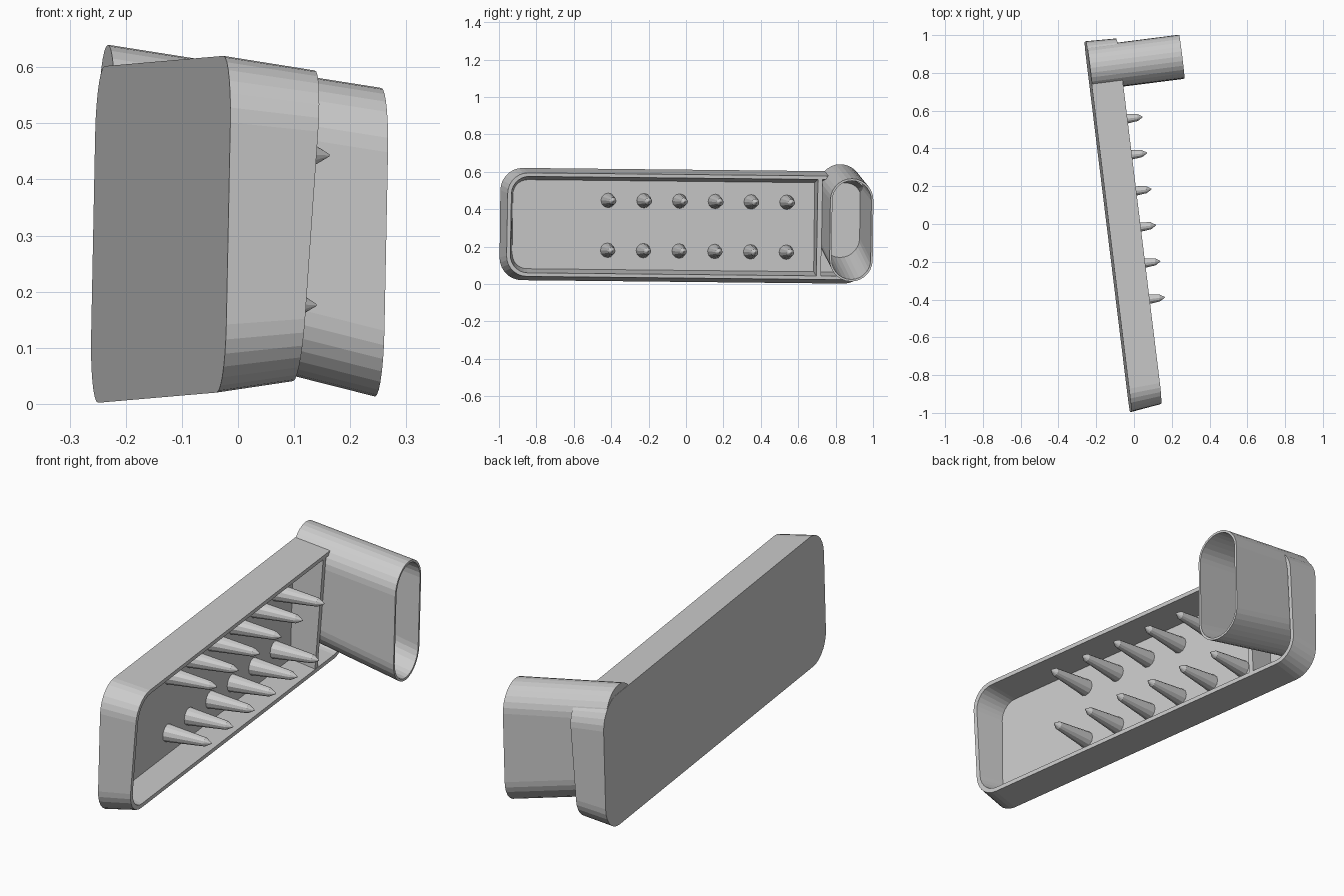
import bpy, bmesh, math
from mathutils import Vector

if "Cube" in bpy.data.objects:
    bpy.data.objects.remove(bpy.data.objects["Cube"])

grey = bpy.data.materials.new("light_grey")
grey.diffuse_color = (0.6, 0.6, 0.6, 1)
grey.use_nodes = True
grey.node_tree.nodes["Principled BSDF"].inputs["Base Color"].default_value = grey.diffuse_color

# tilted frame of the tray: u along its length, w across it, d out of the back plate
O = Vector((-0.138, -0.012, 0.311))
L = Vector((-0.122, 0.9925, -0.0105))
W = Vector((0.02, 0.012, 1.0))
D = Vector((0.9925, 0.122, -0.018))


def place(u, w, d):
    return O + L * u + W * w + D * d


def outline(u0, u1, w0, w1, r, seg):
    """Rounded rectangle as (u, w) points."""
    pts = []
    for k, (cu, cw) in enumerate([(u1 - r, w1 - r), (u0 + r, w1 - r),
                                  (u0 + r, w0 + r), (u1 - r, w0 + r)]):
        for i in range(seg + 1):
            a = math.pi / 2 * (k + i / seg)
            pts.append((cu + r * math.cos(a), cw + r * math.sin(a)))
    return pts


def loft(name, loops):
    """Skin a closed solid through loops, capping the first and last."""
    bm = bmesh.new()
    rings = [[bm.verts.new(p) for p in loop] for loop in loops]
    n = len(rings[0])
    for a, b in zip(rings, rings[1:]):
        for i in range(n):
            j = (i + 1) % n
            bm.faces.new((a[i], a[j], b[j], b[i]))
    bm.faces.new(rings[0])
    bm.faces.new(rings[-1])
    bmesh.ops.remove_doubles(bm, verts=bm.verts, dist=1e-5)
    bmesh.ops.recalc_face_normals(bm, faces=bm.faces)
    me = bpy.data.meshes.new(name)
    bm.to_mesh(me)
    bm.free()
    me.materials.append(grey)
    ob = bpy.data.objects.new(name, me)
    bpy.context.collection.objects.link(ob)
    return ob


def rim_depth(w):
    return 0.152 + 0.05 * w


# shallow tray with drafted walls
back = [place(u, w, 0) for u, w in outline(-0.99, 0.985, -0.3, 0.3, 0.12, 7)]
rim = [place(u, w, rim_depth(w)) for u, w in outline(-0.97, 0.98, -0.277, 0.277, 0.11, 7)]
rim_in = [place(u, w, rim_depth(w)) for u, w in outline(-0.95, 0.962, -0.258, 0.258, 0.095, 7)]
floor = [place(u, w, 0.02) for u, w in outline(-0.925, 0.95, -0.238, 0.238, 0.08, 7)]
loft("tray", [back, rim, rim_in, floor])

# divider wall between the pegs and the cup
loft("divider", [
    [place(u, w, 0.01) for u, w in [(0.70, -0.25), (0.725, -0.25), (0.725, 0.25), (0.70, 0.25)]],
    [place(u, w, rim_depth(w) - 0.002)
     for u, w in [(0.70, -0.265), (0.725, -0.265), (0.725, 0.265), (0.70, 0.265)]]])

# sloping oblong cup, closed at the back plate and open at the outer end
cup_back = Vector((-0.237, 0.823, 0.388))
cup_front = Vector((0.25, 0.885, 0.288))


def cup_loop(t, inset):
    c = cup_back.lerp(cup_front, t)
    hu = 0.116 - inset
    hw = 0.252 + 0.023 * t - inset
    return [c + L * u + W * w for u, w in outline(-hu, hu, -hw, hw, hu, 7)]


loft("cup", [cup_loop(0, 0), cup_loop(1, 0), cup_loop(1, 0.011), cup_loop(0.045, 0.011)])

# two rows of tapered pegs with pointed tips
for row, (w, tip) in enumerate([(0.132, 0.25), (-0.135, 0.232)]):
    for k in range(6):
        u = -0.411 + 0.1925 * k
        loops = []
        for r, d in [(0.04, 0.012), (0.019, tip - 0.028), (0.002, tip)]:
            loops.append([place(u + r * math.cos(math.tau * i / 12),
                                w + r * math.sin(math.tau * i / 12), d) for i in range(12)])
        loft(f"peg_{row + 1}_{k + 1}", loops)
